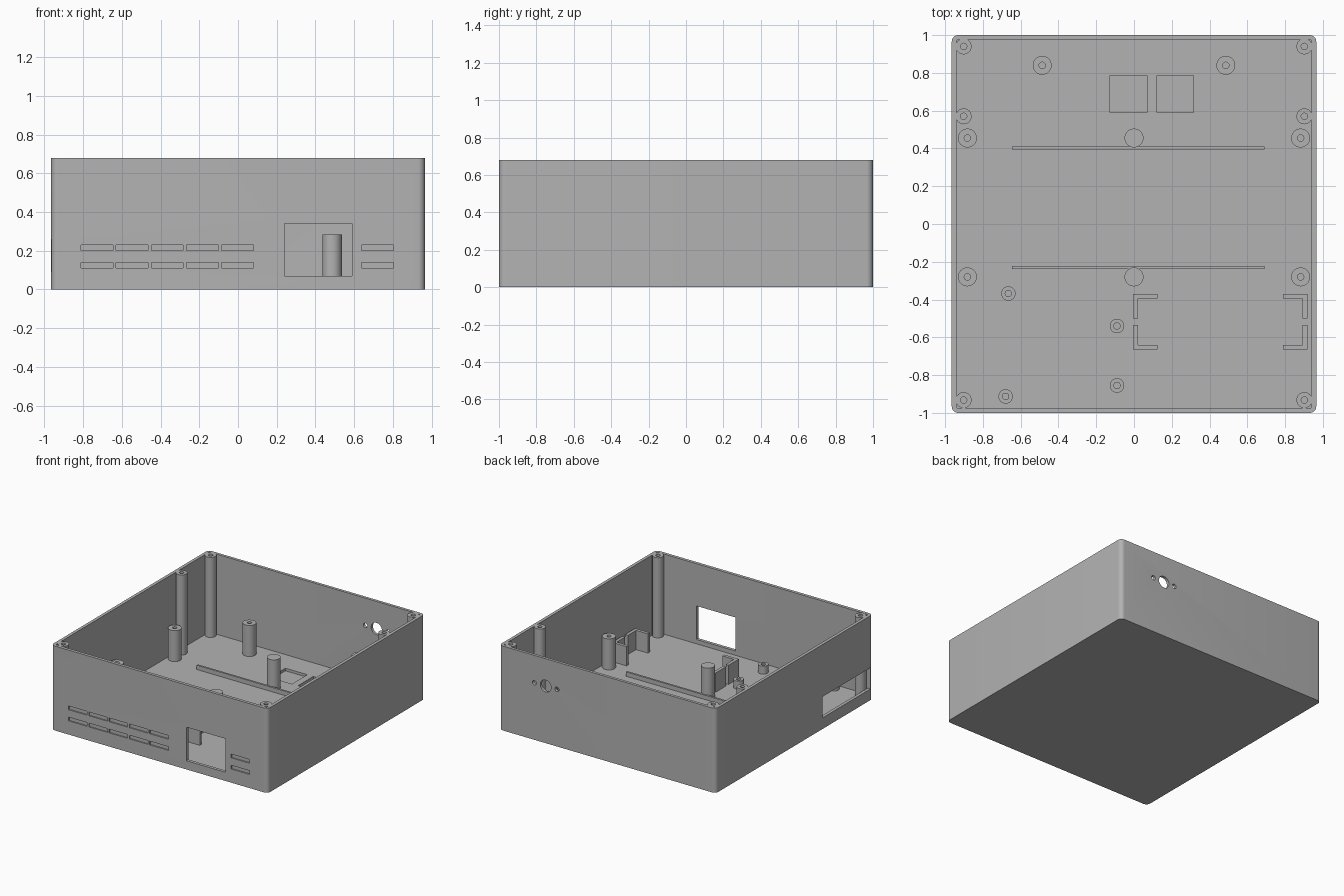
import bpy, bmesh, math
from mathutils import Matrix, Vector

cube = bpy.data.objects.get("Cube")
if cube:
    bpy.data.objects.remove(cube, do_unlink=True)

GREY = (0.45, 0.45, 0.45, 1)
mat = bpy.data.materials.new("mid_grey")
mat.use_nodes = True
mat.diffuse_color = GREY
mat.node_tree.nodes["Principled BSDF"].inputs["Base Color"].default_value = GREY

HEIGHT, FLOOR, SUNK = 0.68, 0.035, 0.03


def finish(name, bm):
    bmesh.ops.recalc_face_normals(bm, faces=bm.faces)
    mesh = bpy.data.meshes.new(name)
    bm.to_mesh(mesh)
    bm.free()
    mesh.materials.append(mat)
    obj = bpy.data.objects.new(name, mesh)
    bpy.context.collection.objects.link(obj)
    return obj


def smooth(obj):
    bpy.ops.object.select_all(action='DESELECT')
    obj.select_set(True)
    bpy.context.view_layer.objects.active = obj
    bpy.ops.object.shade_smooth_by_angle(angle=math.radians(30))


def box(name, x, y, z, radius=0):
    """Box from (min, max) ranges, with optional rounded vertical edges."""
    bm = bmesh.new()
    bmesh.ops.create_cube(bm, size=1)
    for v in bm.verts:
        v.co = Vector([r[0] if c < 0 else r[1] for c, r in zip(v.co, (x, y, z))])
    if radius:
        upright = [e for e in bm.edges
                   if abs(e.verts[0].co.z - e.verts[1].co.z) > 0.01]
        bmesh.ops.bevel(bm, geom=upright, offset=radius, segments=8,
                        profile=0.5, affect='EDGES')
    return finish(name, bm)


def rod_y(name, x, y, z, radius):
    bm = bmesh.new()
    turn = Matrix.Translation((x, y, z)) @ Matrix.Rotation(math.pi / 2, 4, 'X')
    bmesh.ops.create_cone(bm, cap_ends=True, segments=32, radius1=radius,
                          radius2=radius, depth=0.2, matrix=turn)
    return finish(name, bm)


def cut(target, cutter):
    mod = target.modifiers.new("cut", 'BOOLEAN')
    mod.operation, mod.solver, mod.object = 'DIFFERENCE', 'EXACT', cutter
    bpy.context.view_layer.objects.active = target
    bpy.ops.object.modifier_apply(modifier=mod.name)
    bpy.data.objects.remove(cutter, do_unlink=True)


def post(name, x, y, top, radius, hole=0, depth=0):
    """Lathed post with an optional blind screw hole."""
    outline = [(0, SUNK), (radius, SUNK), (radius, top)]
    if hole:
        outline += [(hole, top), (hole, top - depth), (0, top - depth)]
    else:
        outline += [(0, top)]
    bm = bmesh.new()
    vs = [bm.verts.new((x + r, y, z)) for r, z in outline]
    es = [bm.edges.new(pair) for pair in zip(vs, vs[1:])]
    bmesh.ops.spin(bm, geom=vs + es, cent=(x, y, 0), axis=(0, 0, 1),
                   angle=math.tau, steps=32, use_duplicate=False)
    bmesh.ops.remove_doubles(bm, verts=bm.verts, dist=0.0001)
    smooth(finish(name, bm))


# Open tray with rounded corners
shell = box("enclosure_shell", (-0.965, 0.965), (-1, 1), (0, HEIGHT), 0.035)
cut(shell, box("cavity", (-0.94, 0.94), (-0.975, 0.977), (FLOOR, 1), 0.01))

# Front window and side connector opening
cut(shell, box("front_window", (0.24, 0.59), (-1.1, -0.9), (0.07, 0.34)))
cut(shell, box("side_opening", (-1.1, -0.92), (-0.97, -0.36), (0.09, 0.26)))

# Shallow vent grooves across the front, skipping the window
for column in (0, 1, 2, 3, 4, 8):
    left = -0.81 + 0.181 * column
    for low in (0.11, 0.2):
        cut(shell, box("vent_groove", (left, left + 0.165), (-1.1, -0.99),
                       (low, low + 0.03)))

# Round socket hole with two screw holes in the back
for dx, radius in ((-0.1, 0.018), (0, 0.048), (0.1, 0.018)):
    cut(shell, rod_y("socket_hole", 0.55 + dx, 1, 0.46, radius))

# Square pockets in the floor
for left in (-0.127, 0.121):
    cut(shell, box("floor_pocket", (left, left + 0.195), (0.59, 0.785), (0.014, 0.2)))
smooth(shell)

# Mirrored posts: tall lid posts and medium board posts
for side, sx in (("left", 1), ("right", -1)):
    for label, y in (("front", -0.932), ("middle", 0.57), ("back", 0.94)):
        post(f"lid_post_{label}_{side}", sx * 0.902, y, HEIGHT, 0.042, 0.017, 0.2)
    for label, y in (("front", -0.28), ("back", 0.455)):
        post(f"board_post_{label}_{side}", sx * 0.882, y, 0.285, 0.05, 0.017, 0.15)
    post(f"rear_post_{side}", sx * 0.486, 0.84, 0.285, 0.05, 0.017, 0.15)

# Solid centre supports
for label, y in (("front", -0.28), ("back", 0.455)):
    post(f"centre_support_{label}", 0, y, 0.285, 0.05)

# Short standoffs for the small circuit board
for i, (x, y) in enumerate([(-0.665, -0.368), (-0.09, -0.54),
                            (-0.09, -0.855), (-0.68, -0.913)]):
    post(f"standoff_{i + 1}", x, y, 0.1, 0.038, 0.017, 0.06)

# Long low ribs
for label, y in (("front", -0.23), ("back", 0.403)):
    box(f"floor_rib_{label}", (-0.645, 0.69), (y - 0.008, y + 0.008), (SUNK, 0.07))

# Four L-shaped corner brackets holding a module
for xs, cx in ((1, -0.005), (-1, 0.918)):
    for ys, cy in ((1, -0.665), (-1, -0.37)):
        bm = bmesh.new()
        path = [(0, 0), (0.13, 0), (0.13, 0.025), (0.025, 0.025),
                (0.025, 0.13), (0, 0.13)]
        base = bm.faces.new([bm.verts.new((cx + xs * u, cy + ys * v, SUNK))
                             for u, v in path])
        grown = bmesh.ops.extrude_face_region(bm, geom=[base])["geom"]
        bmesh.ops.translate(bm, vec=(0, 0, 0.19 - SUNK),
                            verts=[g for g in grown if isinstance(g, bmesh.types.BMVert)])
        finish("corner_bracket", bm)
